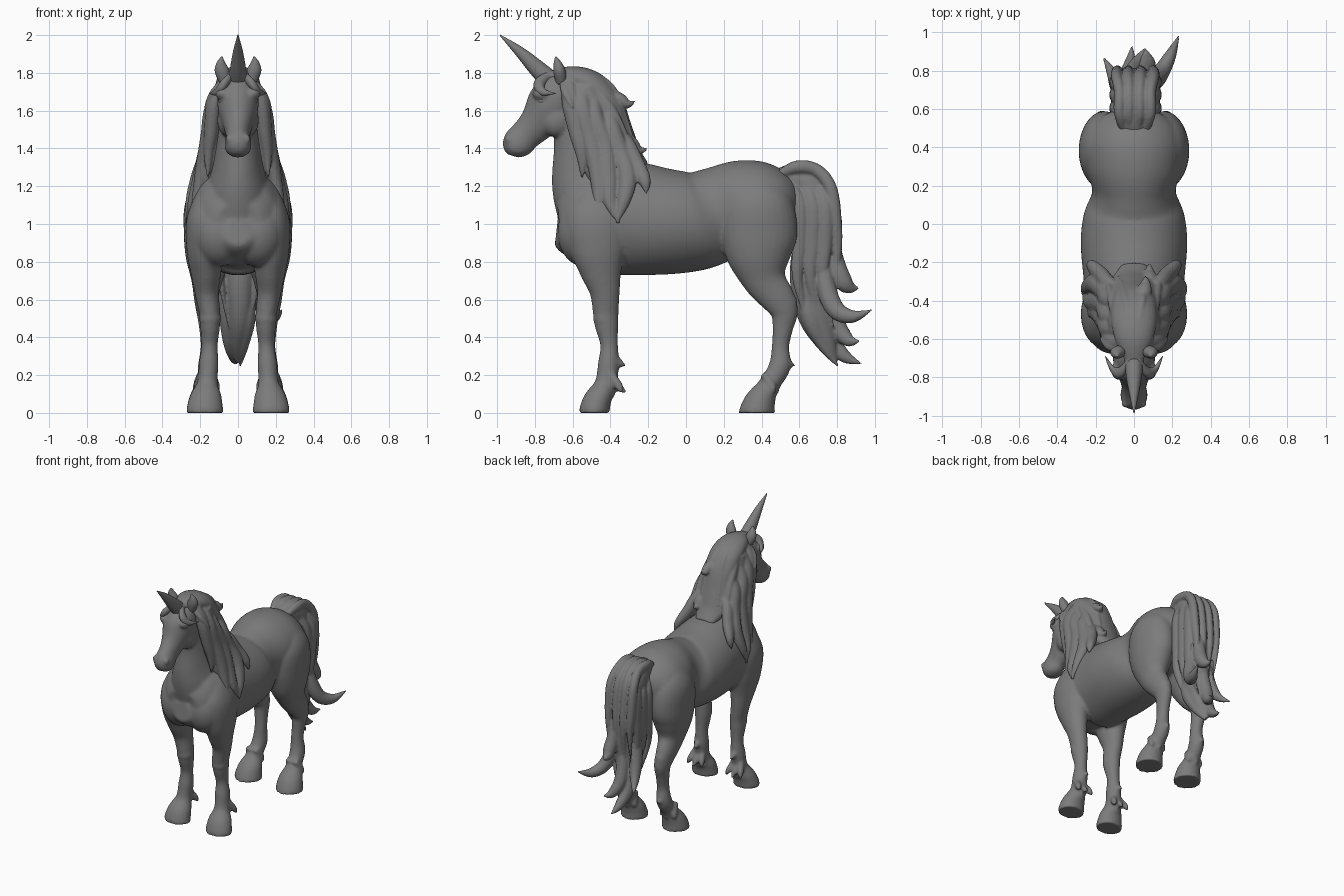
import bpy, bmesh
from math import cos, sin, tau
from mathutils import Vector, Matrix

grey = bpy.data.materials.new("stone grey")
grey.diffuse_color = (0.2, 0.2, 0.2, 1)
X, Y = Vector((1, 0, 0)), Vector((0, 1, 0))


def spline(pts, steps=6):
    """Catmull-Rom through tuples of (x, y, z, radius across, radius in side plane)."""
    out = []
    for i in range(len(pts) - 1):
        p0, p1, p2, p3 = pts[max(i - 1, 0)], pts[i], pts[i + 1], pts[min(i + 2, len(pts) - 1)]
        for k in range(steps):
            t = k / steps
            out.append([0.5 * (2 * b + (c - a) * t + (2 * a - 5 * b + 4 * c - d) * t * t
                               + (3 * b - a - 3 * c + d) * t ** 3)
                        for a, b, c, d in zip(p0, p1, p2, p3)])
    return out + [list(pts[-1])]


def tube(bm, pts, flat=False, side=1, n=28):
    """Loft elliptical rings along a path; flat keeps the rings horizontal."""
    st = spline([(p[0] * side,) + tuple(p[1:]) for p in pts])
    rings = []
    for i, s in enumerate(st):
        c = Vector(s[:3])
        t = (Vector(st[min(i + 1, len(st) - 1)][:3]) - Vector(st[max(i - 1, 0)][:3])).normalized()
        a = X if flat else (X - t * t.x).normalized()
        b = Y if flat else t.cross(a)
        ra, rb = max(s[3], 0.003), max(s[4], 0.003)
        rings.append([bm.verts.new(c + a * ra * cos(tau * k / n) + b * rb * sin(tau * k / n))
                      for k in range(n)])
    for r, q in zip(rings, rings[1:]):
        for k in range(n):
            bm.faces.new((r[k], r[(k + 1) % n], q[(k + 1) % n], q[k]))
    bm.faces.new(rings[0][::-1])
    bm.faces.new(rings[-1])


def strand(bm, path, rx, rs, side=1):
    """Lock of hair: thick in the middle, pointed at the end."""
    m = len(path) - 1
    prof = [0.6 if i == 0 else 0.08 if i == m else 0.7 if i == m - 1 else 1 for i in range(m + 1)]
    tube(bm, [tuple(p) + (rx * f, rs * f) for p, f in zip(path, prof)], side=side, n=12)


def ball(bm, c, r):
    bmesh.ops.create_uvsphere(bm, u_segments=32, v_segments=18, radius=1,
                              matrix=Matrix.Translation(c) @ Matrix.Diagonal((*r, 1)))


def finish(name, bm, voxel=0, smooth=0):
    bmesh.ops.recalc_face_normals(bm, faces=bm.faces)
    me = bpy.data.meshes.new(name)
    bm.to_mesh(me)
    bm.free()
    ob = bpy.data.objects.new(name, me)
    bpy.context.collection.objects.link(ob)
    me.materials.append(grey)
    if voxel:
        mod = ob.modifiers.new("fuse", 'REMESH')
        mod.mode, mod.voxel_size, mod.use_smooth_shade = 'VOXEL', voxel, True
        sm = ob.modifiers.new("soften", 'SMOOTH')
        sm.iterations, sm.factor = smooth, 0.5
    me.shade_smooth()
    return ob


# body: torso, neck, head, legs and hooves fused together
bm = bmesh.new()
tube(bm, [(0, -.685, .97, .05, .06), (0, -.66, .97, .14, .14), (0, -.58, .99, .215, .22),
          (0, -.45, 1.03, .25, .287), (0, -.3, 1.03, .262, .302), (0, -.1, 1.012, .278, .28),
          (0, .05, 1.015, .262, .262), (0, .17, 1.05, .218, .252), (0, .3, 1.08, .252, .257),
          (0, .42, 1.075, .262, .245), (0, .52, 1.06, .215, .19), (0, .59, 1.04, .09, .09)], n=64)
tube(bm, [(0, -.42, 1.0, .2, .24), (0, -.47, 1.17, .175, .235), (0, -.5, 1.3, .14, .215),
          (0, -.535, 1.45, .115, .168), (0, -.57, 1.6, .1, .14), (0, -.61, 1.72, .09, .1),
          (0, -.64, 1.79, .06, .05)], n=40)
tube(bm, [(0, -.63, 1.79, .05, .05), (0, -.67, 1.71, .1, .115), (0, -.72, 1.62, .108, .13),
          (0, -.79, 1.53, .08, .098), (0, -.85, 1.47, .064, .084), (0, -.885, 1.43, .07, .085),
          (0, -.905, 1.39, .066, .07), (0, -.915, 1.36, .035, .035)], n=36)
for s in (1, -1):
    ball(bm, (s * .05, -.685, 1.55), (.06, .085, .09))        # cheek
    ball(bm, (s * .08, -.765, 1.69), (.04, .05, .035))        # brow
    ball(bm, (s * .045, -.94, 1.45), (.022, .02, .025))       # nostril
    ball(bm, (s * .1, -.54, .955), (.145, .14, .18))          # chest muscle
    # front leg
    tube(bm, [(.14, -.45, 1.18, .07, .1), (.165, -.47, 1.02, .107, .17), (.175, -.465, .87, .098, .15),
              (.17, -.45, .75, .082, .112), (.165, -.43, .64, .064, .08), (.15, -.425, .53, .056, .068),
              (.148, -.42, .46, .053, .062), (.15, -.407, .36, .043, .047), (.155, -.41, .26, .052, .056),
              (.16, -.42, .18, .052, .056), (.165, -.44, .1, .065, .062)], side=s)
    ball(bm, (s * .148, -.43, .5), (.058, .062, .06))         # knee
    # hind leg
    tube(bm, [(.12, .36, 1.22, .08, .1), (.15, .38, 1.1, .13, .185), (.155, .385, .95, .132, .205),
              (.16, .39, .82, .117, .17), (.165, .42, .7, .082, .115), (.17, .49, .6, .062, .09),
              (.165, .52, .53, .054, .073), (.16, .513, .45, .046, .055), (.155, .5, .35, .043, .046),
              (.16, .497, .25, .052, .058), (.165, .455, .17, .052, .055), (.17, .41, .1, .06, .062)], side=s)
    ball(bm, (s * .168, .545, .58), (.045, .045, .06))        # hock
    # hooves
    tube(bm, [(.175, -.485, 0, .099, .082), (.175, -.48, .04, .094, .08),
              (.17, -.46, .1, .08, .074), (.165, -.435, .16, .05, .05)], True, s)
    tube(bm, [(.175, .375, 0, .099, .097), (.175, .38, .04, .094, .09),
              (.172, .4, .1, .08, .078), (.17, .43, .16, .05, .05)], True, s)
    # fetlock tufts
    for x, y in ((.155, -.38), (.16, .515)):
        strand(bm, [(x, y, .3), (x, y + .035, .26), (x, y + .065, .25)], .03, .028, s)
    for x, y in ((.165, -.39), (.17, .42)):
        for dx in (-.05, 0, .05):
            strand(bm, [(x + dx * .6, y - .01, .21), (x + dx, y + .035, .14),
                        (x + dx * 1.3, y + .08 - abs(dx) * .5, .1)], .03, .034, s)
finish("body", bm, 0.01, 7)

# horn
bm = bmesh.new()
tube(bm, [(0, -.71, 1.75, .05, .055), (0, -.79, 1.825, .042, .045), (0, -.88, 1.912, .026, .028),
          (0, -.985, 2.0, .003, .003)])
finish("horn", bm)

# ears
bm = bmesh.new()
for s in (1, -1):
    tube(bm, [(.065, -.66, 1.75, .03, .03), (.085, -.67, 1.81, .038, .032),
              (.09, -.68, 1.85, .025, .022), (.085, -.69, 1.885, .004, .004)], side=s)
finish("ears", bm)

# eyes
bm = bmesh.new()
for s in (1, -1):
    ball(bm, (s * .086, -.76, 1.655), (.018, .024, .018))
finish("eyes", bm)

# mane: crest, bulk on each side, then locks
bm = bmesh.new()
tube(bm, [(0, -.71, 1.785, .05, .03), (0, -.6, 1.775, .1, .062), (0, -.5, 1.73, .12, .08),
          (0, -.42, 1.64, .12, .085), (0, -.37, 1.5, .125, .085), (0, -.31, 1.38, .125, .07),
          (0, -.22, 1.3, .07, .03)])
locks = [
    [(.05, -.62, 1.79), (.12, -.61, 1.66), (.14, -.575, 1.5), (.155, -.55, 1.37), (.16, -.55, 1.24)],
    [(.06, -.55, 1.78), (.135, -.55, 1.62), (.16, -.51, 1.46), (.185, -.47, 1.3), (.215, -.46, 1.15), (.25, -.475, 1.02)],
    [(.06, -.48, 1.74), (.135, -.49, 1.58), (.165, -.43, 1.42), (.2, -.41, 1.25), (.24, -.4, 1.11), (.265, -.35, 1.0)],
    [(.06, -.42, 1.66), (.135, -.4, 1.52), (.165, -.35, 1.38), (.21, -.31, 1.25), (.25, -.33, 1.12), (.27, -.37, 1.0)],
    [(.06, -.36, 1.5), (.13, -.32, 1.42), (.17, -.27, 1.32), (.22, -.22, 1.23), (.24, -.21, 1.16)]]
small = [
    [(.05, -.65, 1.78), (.13, -.64, 1.7), (.18, -.6, 1.62)],
    [(.02, -.71, 1.8), (.07, -.775, 1.745), (.11, -.76, 1.7), (.155, -.68, 1.69)],
    [(.03, -.5, 1.8), (.045, -.4, 1.71), (.06, -.33, 1.56), (.08, -.27, 1.43)],
    [(.1, -.5, 1.74), (.115, -.4, 1.6), (.13, -.32, 1.45), (.13, -.26, 1.33)]]
for s in (1, -1):
    tube(bm, [(.07, -.53, 1.72, .06, .07), (.1, -.48, 1.5, .065, .11), (.13, -.42, 1.3, .07, .12),
              (.17, -.4, 1.15, .055, .07), (.2, -.4, 1.06, .02, .02)], side=s)
    for p in locks:
        strand(bm, p, .04, .05, s)
    for p in small:
        strand(bm, p, .024, .032, s)
strand(bm, [(.03, -.44, 1.7), (.05, -.36, 1.665), (.06, -.31, 1.635), (.06, -.27, 1.65)], .04, .035)
strand(bm, [(.06, -.35, 1.5), (.08, -.29, 1.43), (.08, -.25, 1.39), (.08, -.2, 1.4)], .04, .035)
finish("mane", bm, 0.0075, 3)

# tail: bulk, ridges over the arch, then curling tips
bm = bmesh.new()
tube(bm, [(0, .45, 1.22, .06, .05), (0, .56, 1.24, .09, .08), (0, .65, 1.2, .105, .115),
          (.01, .685, 1.05, .11, .12), (.01, .685, .87, .11, .125), (.01, .675, .7, .095, .125),
          (.01, .69, .52, .075, .1), (0, .74, .38, .055, .06), (0, .79, .27, .015, .015)], n=32)
for x in (-.075, -.025, .03, .085):
    strand(bm, [(x * .7, .48, 1.25), (x, .58, 1.3), (x, .69, 1.285), (x * 1.2, .765, 1.19),
                (x * 1.2, .79, 1.02), (x * 1.1, .8, .85), (x, .78, .62)], .03, .035)
for x in (-.1, .115):
    for y in (.6, .67, .735):
        strand(bm, [(x * .6, y - .06, 1.23), (x, y, 1.1), (x, y, .9), (x * .9, y - .01, .7), (x * .5, y + .05, .45)], .025, .038)
for p in [
        [(.04, .76, 1.0), (.06, .79, .8), (.07, .83, .7), (.065, .87, .665), (.06, .915, .66)],
        [(.06, .72, .9), (.1, .74, .68), (.14, .79, .55), (.19, .88, .51), (.235, .985, .545)],
        [(0, .74, .8), (0, .76, .6), (0, .8, .46), (.03, .86, .385), (.06, .92, .38)],
        [(-.04, .68, .8), (-.06, .7, .6), (-.04, .76, .4), (-.02, .84, .3), (-.01, .93, .26)],
        [(-.06, .7, .9), (-.08, .72, .65), (-.11, .78, .5), (-.16, .87, .43)],
        [(.03, .63, .75), (.05, .65, .53), (.03, .72, .37), (.01, .81, .24)]]:
    strand(bm, p, .045, .05)
finish("tail", bm, 0.0075, 3)
